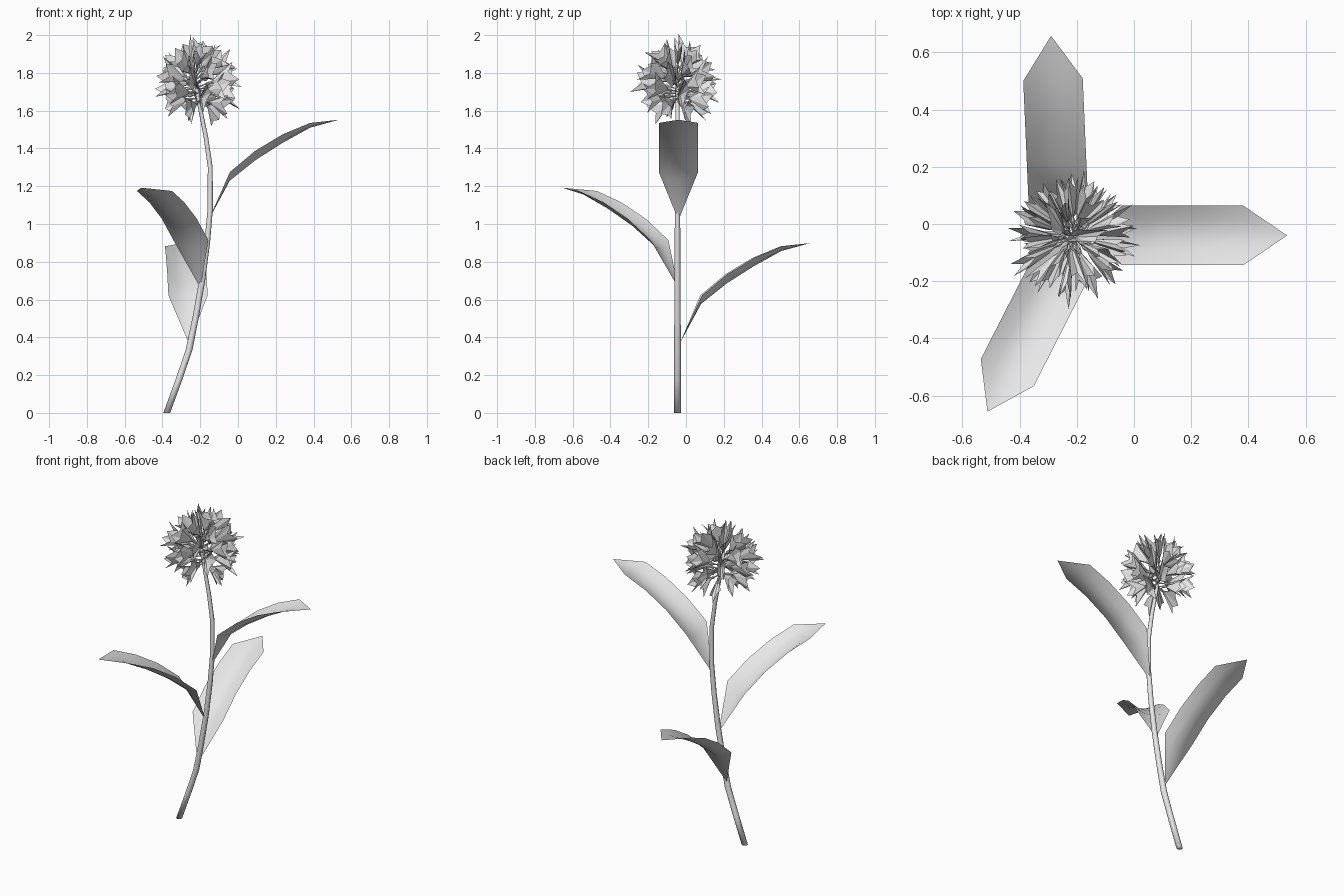
import bpy
import bmesh
import math
import random
from mathutils import Vector, Matrix

random.seed(11)

cube = bpy.data.objects.get("Cube")
if cube:
    bpy.data.objects.remove(cube, do_unlink=True)

# One plain grey for the whole plant
grey = bpy.data.materials.new("pale_grey")
grey.use_nodes = True
grey.diffuse_color = (0.8, 0.8, 0.8, 1)
grey.node_tree.nodes["Principled BSDF"].inputs["Base Color"].default_value = (0.8, 0.8, 0.8, 1)


def finish(bm, name, smooth):
    """Turn a bmesh into a named object."""
    for f in bm.faces:
        f.smooth = smooth
    mesh = bpy.data.meshes.new(name)
    bm.to_mesh(mesh)
    bm.free()
    mesh.materials.append(grey)
    obj = bpy.data.objects.new(name, mesh)
    bpy.context.collection.objects.link(obj)
    return obj


def bridge(bm, rings):
    """Join neighbouring closed rings with quads."""
    for a, b in zip(rings, rings[1:]):
        n = len(a)
        for i in range(n):
            j = (i + 1) % n
            bm.faces.new((a[i], a[j], b[j], b[i]))


# Stem: round rings along a gentle curve, as (x, z, radius)
STEM_Y = -0.045
path = [(-0.377, 0, 0.018), (-0.315, 0.17, 0.018), (-0.26, 0.33, 0.018),
        (-0.225, 0.5, 0.017), (-0.19, 0.7, 0.016), (-0.163, 0.9, 0.015),
        (-0.147, 1.08, 0.014), (-0.147, 1.3, 0.013), (-0.17, 1.46, 0.012),
        (-0.198, 1.6, 0.011), (-0.22, 1.72, 0.01), (-0.232, 1.8, 0.007)]
bm = bmesh.new()
rings = []
for x, z, r in path:
    turns = [math.tau * i / 8 for i in range(8)]
    rings.append([bm.verts.new((x + r * math.cos(t), STEM_Y + r * math.sin(t), z))
                  for t in turns])
bridge(bm, rings)
bm.faces.new(list(reversed(rings[0])))
bm.faces.new(rings[-1])
finish(bm, "stem", True)


# Leaves: a cupped blade with pointed ends, arching outward
def leaf(name, base, angle):
    bm = bmesh.new()
    stations = [(0.105, 0.18, 0.045), (0.24, 0.288, 0.05),
                (0.385, 0.38, 0.045), (0.53, 0.46, 0.025)]
    columns = (-1, -0.5, 0, 0.5, 1)
    rows = [[bm.verts.new((d, c * 0.104, z + cup * c * c)) for c in columns]
            for d, z, cup in stations]
    root = bm.verts.new((-0.008, 0, -0.03))
    tip = bm.verts.new((0.683, 0, 0.502))
    for i in range(len(columns) - 1):
        bm.faces.new((root, rows[0][i], rows[0][i + 1]))
        for a, b in zip(rows, rows[1:]):
            bm.faces.new((a[i], b[i], b[i + 1], a[i + 1]))
        bm.faces.new((rows[-1][i], tip, rows[-1][i + 1]))
    place = Matrix.Translation(base) @ Matrix.Rotation(math.radians(angle), 4, 'Z')
    bm.transform(place)
    bm.normal_update()
    for f in bm.faces:
        if f.normal.z < 0:
            f.normal_flip()
    finish(bm, name, True)


leaf("left_leaf", (-0.148, -0.04, 1.05), 0)
leaf("back_leaf", (-0.26, -0.025, 0.397), 92.5)
leaf("front_leaf", (-0.202, -0.047, 0.69), 243)

# Flower head: flattened, upright fan-shaped florets with ragged rims on thin stalks
CENTRE = Vector((-0.215, -0.04, 1.758))
REACH = 0.24
COUNT = 30
SIDES = 8
profile = [(0.004, 0), (0.004, 0.18), (0.01, 0.24), (0.005, 0.32), (0.014, 0.42)]


def floret(bm, start, end):
    axis = end - start
    length = axis.length
    place = (Matrix.Translation(start) @ axis.to_track_quat('Z', 'X').to_matrix().to_4x4()
             @ Matrix.Rotation(random.uniform(-0.35, 0.35), 4, 'Z'))
    turns = [math.tau * (i + 0.5) / SIDES for i in range(SIDES)]
    rings = []

    def ring(points, squash):
        rings.append([bm.verts.new(place @ Vector((r * math.cos(t), r * squash * math.sin(t),
                                                   z * length)))
                      for t, (r, z) in zip(turns, points)])

    for r, z in profile:
        ring([(r, z)] * SIDES, 0.8)
    # Petal rim: a few long points with notches between them
    ring([(random.uniform(0.07, 0.09), random.uniform(0.86, 1.02)) if i % 2 == 0
          else (0.056, random.uniform(0.72, 0.8)) for i in range(SIDES)], 0.35)
    bridge(bm, rings)


bm = bmesh.new()
for k in range(COUNT):
    h = 0.97 - 1.74 * k / (COUNT - 1)
    turn = k * math.pi * (3 - math.sqrt(5))
    flat = math.sqrt(1 - h * h)
    aim = Vector((flat * math.cos(turn), flat * math.sin(turn), h))
    start = Vector((-0.212 - 0.014 * h, STEM_Y, 1.71 + 0.08 * h))
    floret(bm, start, CENTRE + aim * REACH * random.uniform(0.88, 1.0))
finish(bm, "flower_head", False)
